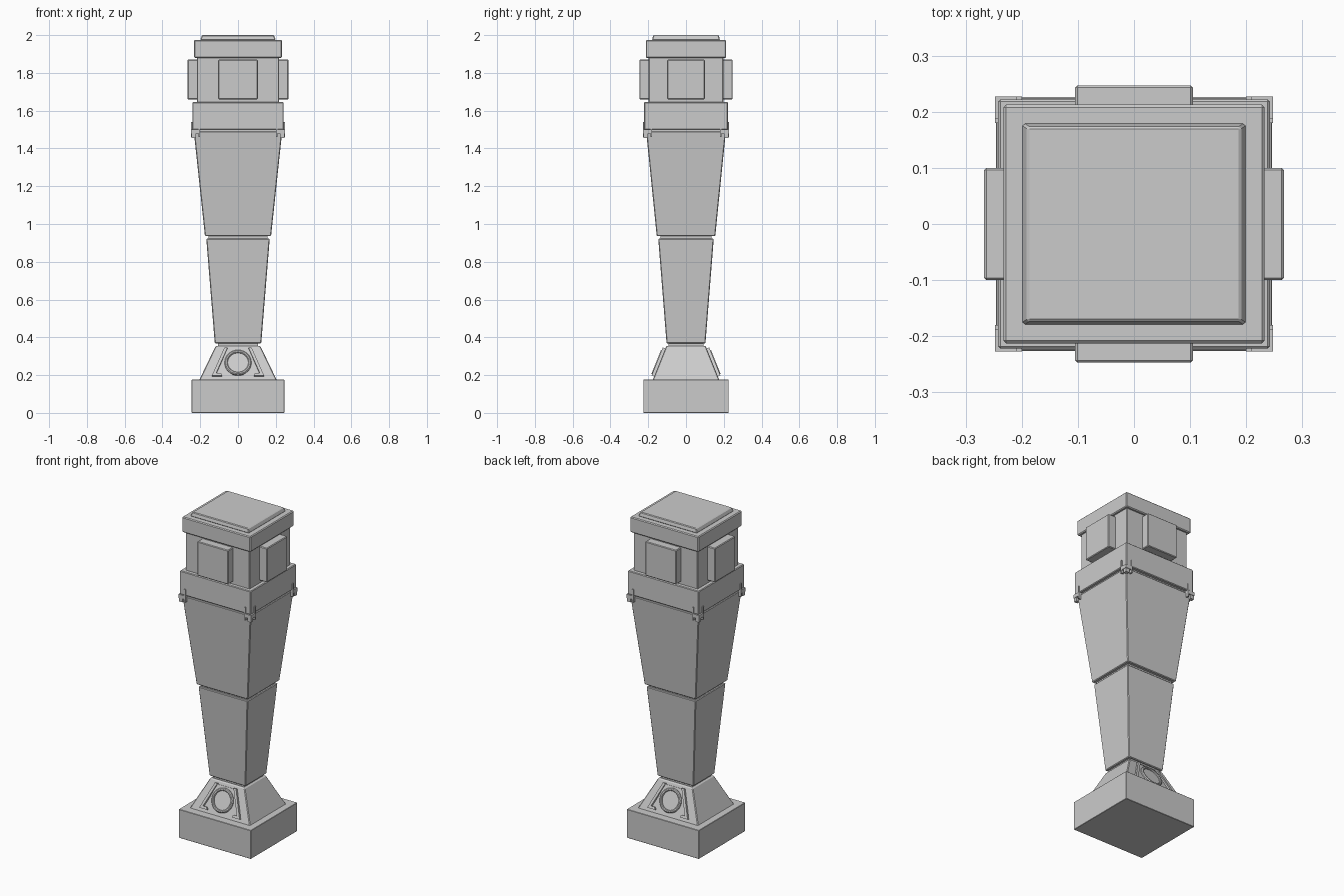
import bpy, bmesh, math
from mathutils import Matrix

if "Cube" in bpy.data.objects:
    bpy.data.objects.remove(bpy.data.objects["Cube"])


def finish(name, bm, bevel=0.0):
    bmesh.ops.recalc_face_normals(bm, faces=bm.faces)
    me = bpy.data.meshes.new(name)
    bm.to_mesh(me)
    bm.free()
    ob = bpy.data.objects.new(name, me)
    bpy.context.collection.objects.link(ob)
    if bevel:
        m = ob.modifiers.new("bevel", 'BEVEL')
        m.width, m.segments = bevel, 1
    return ob


def frustum(name, bottom, top, bevel=0.004):
    """Rectangular tapered block; each end is (half x, half y, z)."""
    bm = bmesh.new()
    rings = [[bm.verts.new((sx * hx, sy * hy, z))
              for sx, sy in ((-1, -1), (1, -1), (1, 1), (-1, 1))]
             for hx, hy, z in (bottom, top)]
    bm.faces.new(rings[0])
    bm.faces.new(rings[1])
    for i in range(4):
        j = (i + 1) % 4
        bm.faces.new((rings[0][i], rings[0][j], rings[1][j], rings[1][i]))
    return finish(name, bm, bevel)


def box(name, x0, x1, y0, y1, z0, z1, bevel=0.0):
    bm = bmesh.new()
    bmesh.ops.create_cube(bm, size=1)
    bmesh.ops.scale(bm, vec=(abs(x1 - x0), abs(y1 - y0), z1 - z0), verts=bm.verts)
    bmesh.ops.translate(bm, vec=((x0 + x1) / 2, (y0 + y1) / 2, (z0 + z1) / 2), verts=bm.verts)
    return finish(name, bm, bevel)


def prism(name, pts, w0, w1, matrix, bevel=0.0):
    """Outline in the sloped face's plane, extruded along its normal."""
    bm = bmesh.new()
    f = bm.faces.new([bm.verts.new((u, v, w0)) for u, v in pts])
    r = bmesh.ops.extrude_face_region(bm, geom=[f])
    bmesh.ops.translate(bm, vec=(0, 0, w1 - w0),
                        verts=[g for g in r['geom'] if isinstance(g, bmesh.types.BMVert)])
    ob = finish(name, bm, bevel)
    ob.matrix_world = matrix
    return ob


def lathe_ring(name, profile, matrix, n=32):
    """Closed (radius, height) profile swept around the local normal."""
    bm = bmesh.new()
    rings = [[bm.verts.new((r * math.cos(2 * math.pi * i / n), r * math.sin(2 * math.pi * i / n), h))
              for r, h in profile] for i in range(n)]
    k = len(profile)
    for i in range(n):
        a, b = rings[i], rings[(i + 1) % n]
        for j in range(k):
            bm.faces.new((a[j], b[j], b[(j + 1) % k], a[(j + 1) % k]))
    ob = finish(name, bm)
    for p in ob.data.polygons:
        p.use_smooth = True
    ob.data.set_sharp_from_angle(angle=math.radians(30))
    ob.matrix_world = matrix


# base and tapered foot
frustum("base_block", (.246, .226, 0), (.246, .226, .176), .002)
frustum("foot", (.207, .178, .17), (.118, .104, .355))

# shaft with recessed necks between the sections
frustum("foot_neck", (.107, .092, .345), (.107, .092, .38), 0)
frustum("lower_shaft", (.123, .103, .368), (.168, .147, .922))
frustum("shaft_neck", (.156, .136, .91), (.156, .136, .95), 0)
frustum("upper_shaft", (.175, .155, .936), (.234, .211, 1.49))
frustum("collar_neck", (.224, .203, 1.48), (.224, .203, 1.51), 0)

# head
frustum("collar", (.242, .222, 1.5), (.242, .222, 1.645))
frustum("head_block", (.218, .198, 1.64), (.218, .198, 1.885))
frustum("cap", (.233, .213, 1.88), (.233, .213, 1.975), .005)
frustum("top_plate", (.2, .18, 1.974), (.19, .173, 2.0), .004)
for s in (-1, 1):
    box("front_back_panel", -.105, .105, s * .19, s * .247, 1.66, 1.87, .004)
    box("side_panel", s * .21, s * .267, -.1, .1, 1.66, 1.87, .004)

# corner clips: a bar wrapping each corner plus a prong on each face
for sx in (-1, 1):
    for sy in (-1, 1):
        box("clip_bar_x", sx * .205, sx * .248, sy * .205, sy * .227, 1.478, 1.5)
        box("clip_bar_y", sx * .225, sx * .248, sy * .185, sy * .21, 1.478, 1.5)
        box("clip_prong_x", sx * .2, sx * .209, sy * .2, sy * .227, 1.46, 1.54)
        box("clip_prong_y", sx * .22, sx * .248, sy * .18, sy * .189, 1.46, 1.54)
        box("clip_corner", sx * .222, sx * .245, sy * .202, sy * .224, 1.455, 1.48)

# sloped front and back badges: frame bars, centre ring and disc
dy, dz = .074, .185
L = math.hypot(dy, dz)
c, s = dz / L, dy / L
slope = Matrix(((1, 0, 0, 0), (0, s, -c, -.141), (0, c, s, .2625), (0, 0, 0, 1)))
for turn in (0, math.pi):
    m = Matrix.Rotation(turn, 4, 'Z') @ slope
    for side in (-1, 1):
        leg = [(.07, .082), (.083, .082), (.14, -.072), (.085, -.072), (.098, -.058), (.118, -.058)]
        prism("badge_leg", [(side * u, v) for u, v in
                            [(.055, .085), (.072, .085), (.138, -.075), (.085, -.075), (.09, -.06), (.115, -.06)]],
              -.005, .014, m)
    prism("badge_plate", [(-.11, -.065), (.11, -.065), (.06, .08), (-.06, .08)], -.005, .006, m)
    lathe_ring("badge_ring", [(.055, -.002), (.055, .014), (.059, .018), (.066, .018), (.071, .013), (.071, -.002)], m)
    prism("badge_disc", [(.057 * math.cos(a * math.pi / 16), .057 * math.sin(a * math.pi / 16))
                         for a in range(32)], 0, .009, m)
